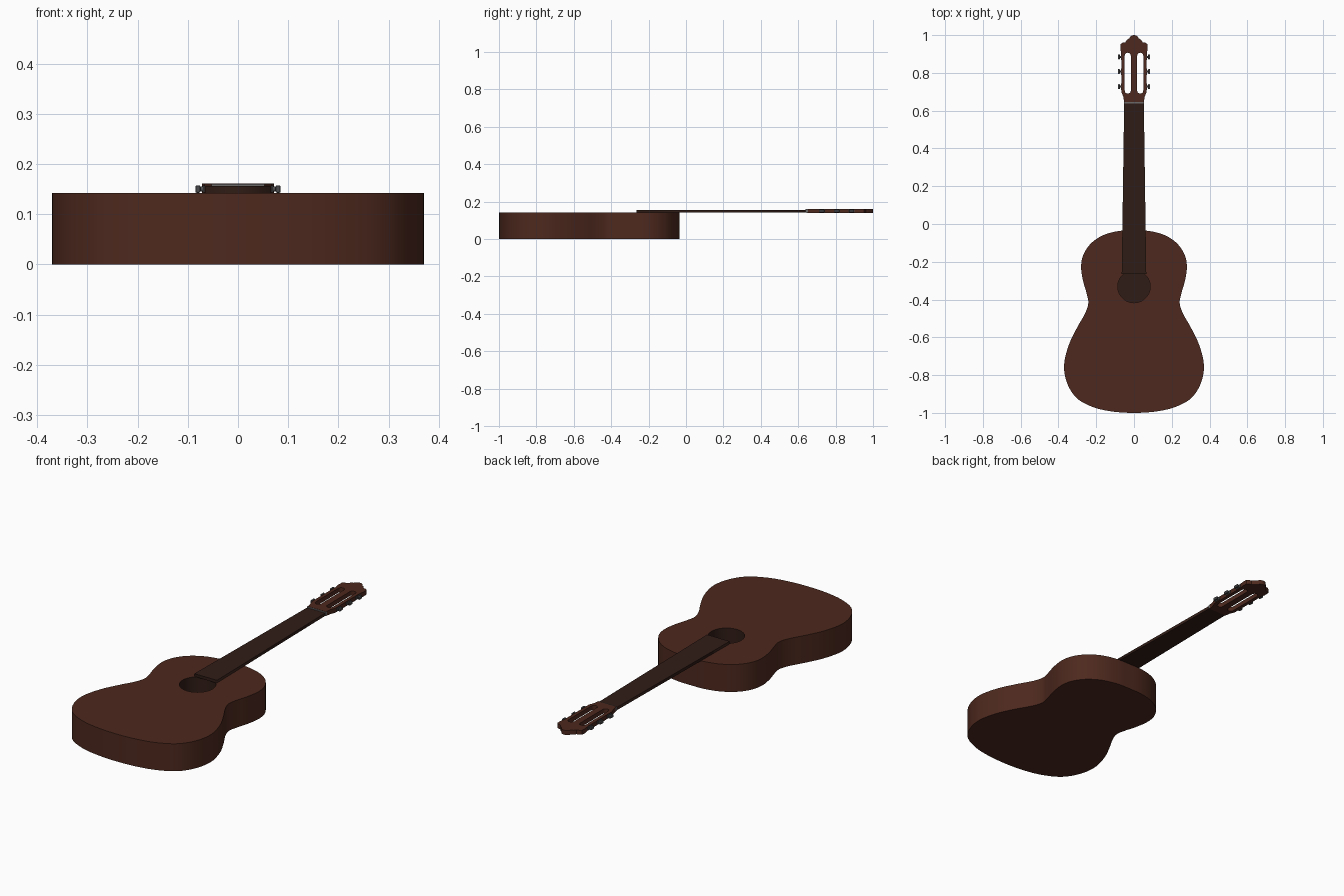
import bpy, bmesh, math
from mathutils import Vector

if "Cube" in bpy.data.objects:
    bpy.data.objects.remove(bpy.data.objects["Cube"])


def material(name, rgb):
    m = bpy.data.materials.new(name)
    m.diffuse_color = (*rgb, 1)
    m.use_nodes = True
    m.node_tree.nodes["Principled BSDF"].inputs["Base Color"].default_value = m.diffuse_color
    return m


WOOD = material("wood", (0.075, 0.022, 0.013))
DARK = material("dark_wood", (0.030, 0.012, 0.008))
METAL = material("metal", (0.07, 0.07, 0.075))
NUT = material("nut_grey", (0.15, 0.14, 0.14))


def mirrored(half):
    """Close a right-hand half outline that starts and ends on x = 0."""
    return half + [(-x, y) for x, y in reversed(half[1:-1])]


def smooth(pts, n=6):
    """Closed Catmull-Rom curve through the points."""
    out, k = [], len(pts)
    for i in range(k):
        a, b, c, d = (Vector(pts[(i + j) % k]) for j in (-1, 0, 1, 2))
        for s in range(n):
            t = s / n
            out.append(0.5 * (2 * b + (c - a) * t + (2 * a - 5 * b + 4 * c - d) * t ** 2
                              + (3 * b - a - 3 * c + d) * t ** 3))
    return out


def plate(name, loops, z0, z1, mat):
    """Extrude an outline (extra loops become holes) from z0 to z1."""
    cu = bpy.data.curves.new(name, 'CURVE')
    cu.dimensions, cu.fill_mode = '2D', 'BOTH'
    cu.extrude = (z1 - z0) / 2
    for loop in loops:
        sp = cu.splines.new('POLY')
        sp.points.add(len(loop) - 1)
        for p, (x, y) in zip(sp.points, loop):
            p.co = (x, y, 0, 1)
        sp.use_cyclic_u = True
    ob = bpy.data.objects.new(name, cu)
    bpy.context.collection.objects.link(ob)
    ob.location.z = (z0 + z1) / 2
    select(ob)
    bpy.ops.object.convert(target='MESH')
    ob = bpy.context.object
    bm = bmesh.new()
    bm.from_mesh(ob.data)
    bmesh.ops.remove_doubles(bm, verts=bm.verts, dist=1e-5)
    bmesh.ops.recalc_face_normals(bm, faces=bm.faces)
    bm.to_mesh(ob.data)
    bm.free()
    ob.data.materials.clear()
    ob.data.materials.append(mat)
    return ob


def select(ob):
    bpy.ops.object.select_all(action='DESELECT')
    ob.select_set(True)
    bpy.context.view_layer.objects.active = ob


def soften(ob, angle=35):
    select(ob)
    bpy.ops.object.shade_smooth_by_angle(angle=math.radians(angle))


def box(name, loc, size, mat, bevel=0):
    bpy.ops.mesh.primitive_cube_add(size=1, location=loc)
    ob = bpy.context.object
    ob.name = name
    ob.scale = size
    bpy.ops.object.transform_apply(location=False, rotation=False, scale=True)
    ob.data.materials.append(mat)
    if bevel:
        b = ob.modifiers.new("Bevel", 'BEVEL')
        b.width, b.segments = bevel, 2
    return ob


# Body with upper bout, waist and lower bout
body_half = [(0, -0.034), (0.08, -0.037), (0.16, -0.058), (0.225, -0.10), (0.267, -0.16),
             (0.28, -0.225), (0.27, -0.30), (0.25, -0.37), (0.242, -0.42), (0.26, -0.475),
             (0.302, -0.55), (0.345, -0.64), (0.37, -0.745), (0.355, -0.84), (0.305, -0.92),
             (0.22, -0.968), (0.12, -0.992), (0, -1.0)]
body = plate("body", [smooth(mirrored(body_half))], 0, 0.142, WOOD)

# Sound hole cut into the top, with a dark inside
bpy.ops.mesh.primitive_cylinder_add(vertices=64, radius=0.086, depth=0.2,
                                    location=(0, -0.331, 0.12))
cutter = bpy.context.object
cutter.name = "sound_hole_cutter"
cutter.data.materials.append(DARK)
cut = body.modifiers.new("Sound hole", 'BOOLEAN')
cut.operation, cut.solver, cut.object = 'DIFFERENCE', 'EXACT', cutter
cut.material_mode = 'TRANSFER'
select(body)
bpy.ops.object.modifier_apply(modifier=cut.name)
cutter.hide_render = True
cutter.hide_set(True)
soften(body)

# Tapered fingerboard running over the body to the sound hole
plate("fingerboard", [[(-0.065, -0.265), (0.065, -0.265), (0.052, 0.645), (-0.052, 0.645)]],
      0.141, 0.156, DARK)

# Nut
box("nut", (0, 0.646, 0.151), (0.106, 0.014, 0.018), NUT)


# Slotted headstock with a stepped crown
def slot(cx, y0, y1, r, n=10):
    arc = [math.pi * i / n for i in range(n + 1)]
    return ([(cx + r * math.cos(a), y1 - r + r * math.sin(a)) for a in arc]
            + [(cx - r * math.cos(a), y0 + r - r * math.sin(a)) for a in arc])


head_half = [(0, 0.645), (0.052, 0.645), (0.056, 0.672), (0.067, 0.70), (0.067, 0.90),
             (0.072, 0.925), (0.071, 0.952), (0.060, 0.960), (0.046, 0.962), (0.038, 0.975),
             (0.026, 0.982), (0.018, 0.994), (0.008, 0.999), (0, 1.0)]
head = plate("headstock", [mirrored(head_half)]
             + [slot(s * 0.033, 0.69, 0.907, 0.016) for s in (-1, 1)], 0.138, 0.161, WOOD)
soften(head)

# Three tuners on each side: mounting plate, shaft and button
for side, label in ((-1, "left"), (1, "right")):
    for i, y in enumerate((0.727, 0.807, 0.885), 1):
        tag = f"{label}_{i}"
        box(f"tuner_plate_{tag}", (side * 0.068, y, 0.150), (0.004, 0.034, 0.014), METAL)
        bpy.ops.mesh.primitive_cylinder_add(vertices=16, radius=0.005, depth=0.014,
                                            location=(side * 0.073, y, 0.150),
                                            rotation=(0, math.pi / 2, 0))
        shaft = bpy.context.object
        shaft.name = f"tuner_shaft_{tag}"
        shaft.data.materials.append(METAL)
        soften(shaft)
        box(f"tuner_button_{tag}", (side * 0.080, y, 0.150), (0.010, 0.026, 0.015),
            METAL, 0.003)
